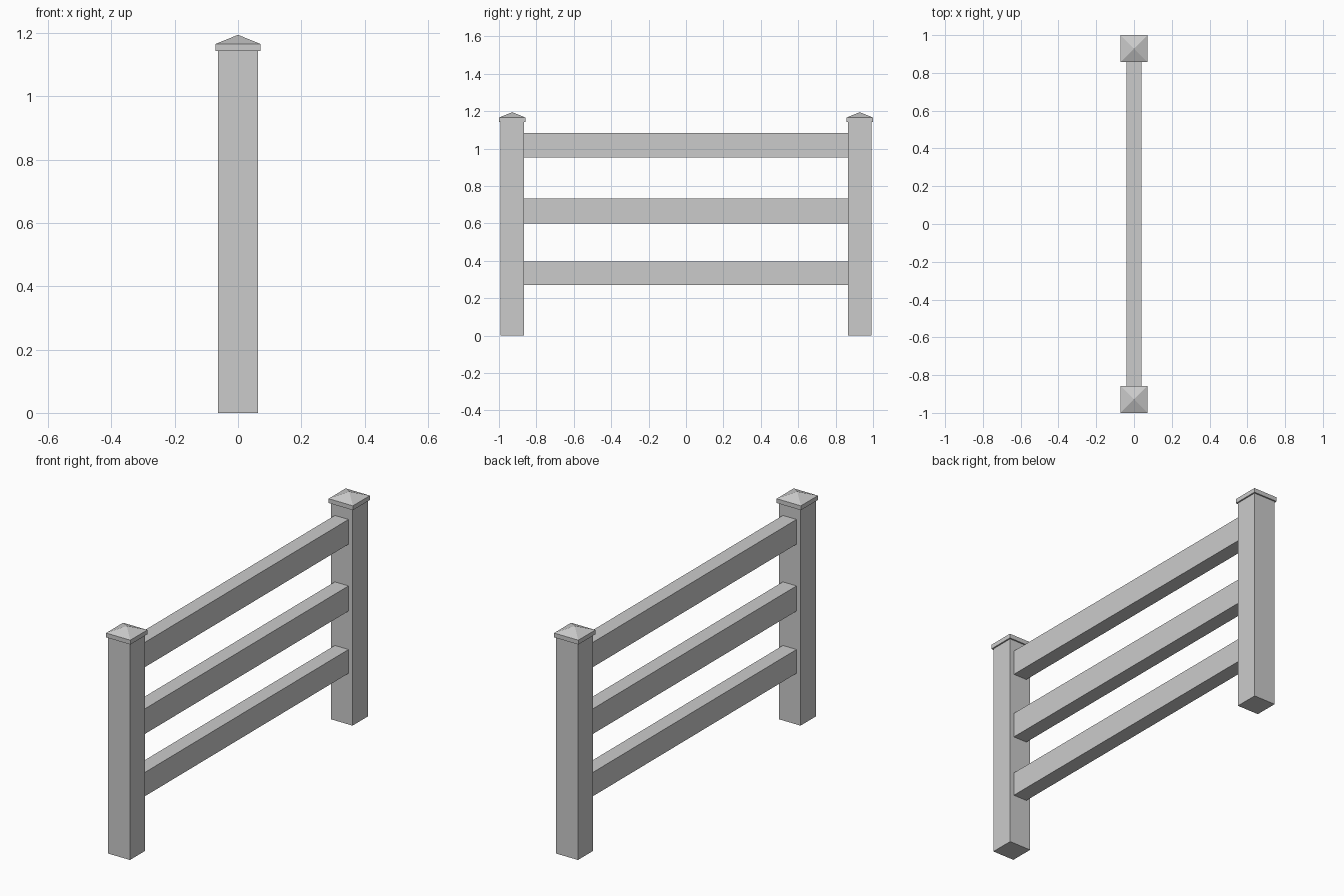
import bpy
import bmesh

cube = bpy.data.objects.get("Cube")
if cube:
    bpy.data.objects.remove(cube, do_unlink=True)

# Single painted-wood colour
GREY = (0.6, 0.6, 0.6, 1.0)
paint = bpy.data.materials.new("light_grey")
paint.use_nodes = True
paint.diffuse_color = GREY
paint.node_tree.nodes["Principled BSDF"].inputs["Base Color"].default_value = GREY

POST_Y = 0.929      # centre of each post
POST_HALF = 0.0635
CAP_HALF = 0.071
RAIL_HALF = 0.04


def finish(name, bm):
    bmesh.ops.recalc_face_normals(bm, faces=bm.faces)
    mesh = bpy.data.meshes.new(name)
    bm.to_mesh(mesh)
    bm.free()
    mesh.materials.append(paint)
    obj = bpy.data.objects.new(name, mesh)
    bpy.context.collection.objects.link(obj)
    return obj


def box(bm, half_x, half_y, bottom, top):
    verts = bmesh.ops.create_cube(bm, size=2)["verts"]
    for v in verts:
        v.co.x *= half_x
        v.co.y *= half_y
        v.co.z = top if v.co.z > 0 else bottom


def add_box(name, half_x, half_y, bottom, top, y=0):
    bm = bmesh.new()
    box(bm, half_x, half_y, bottom, top)
    obj = finish(name, bm)
    obj.location.y = y


def add_cap(name, y):
    # Square slab whose top face is raised to a central point
    bm = bmesh.new()
    box(bm, CAP_HALF, CAP_HALF, 1.143, 1.166)
    bm.faces.ensure_lookup_table()
    bm.normal_update()
    top = max(bm.faces, key=lambda f: f.calc_center_median().z)
    apex = bmesh.ops.poke(bm, faces=[top])["verts"][0]
    apex.co.z = 1.195
    obj = finish(name, bm)
    obj.location.y = y


# Posts and their pyramid caps
for label, side in (("front", -1), ("back", 1)):
    add_box(label + "_post", POST_HALF, POST_HALF, 0, 1.143, side * POST_Y)
    add_cap(label + "_post_cap", side * POST_Y)

# Horizontal rails spanning between the posts
rail_end = POST_Y - POST_HALF
for label, bottom, top in (("lower", 0.27, 0.396),
                           ("middle", 0.599, 0.732),
                           ("upper", 0.952, 1.083)):
    add_box(label + "_rail", RAIL_HALF, rail_end, bottom, top)
